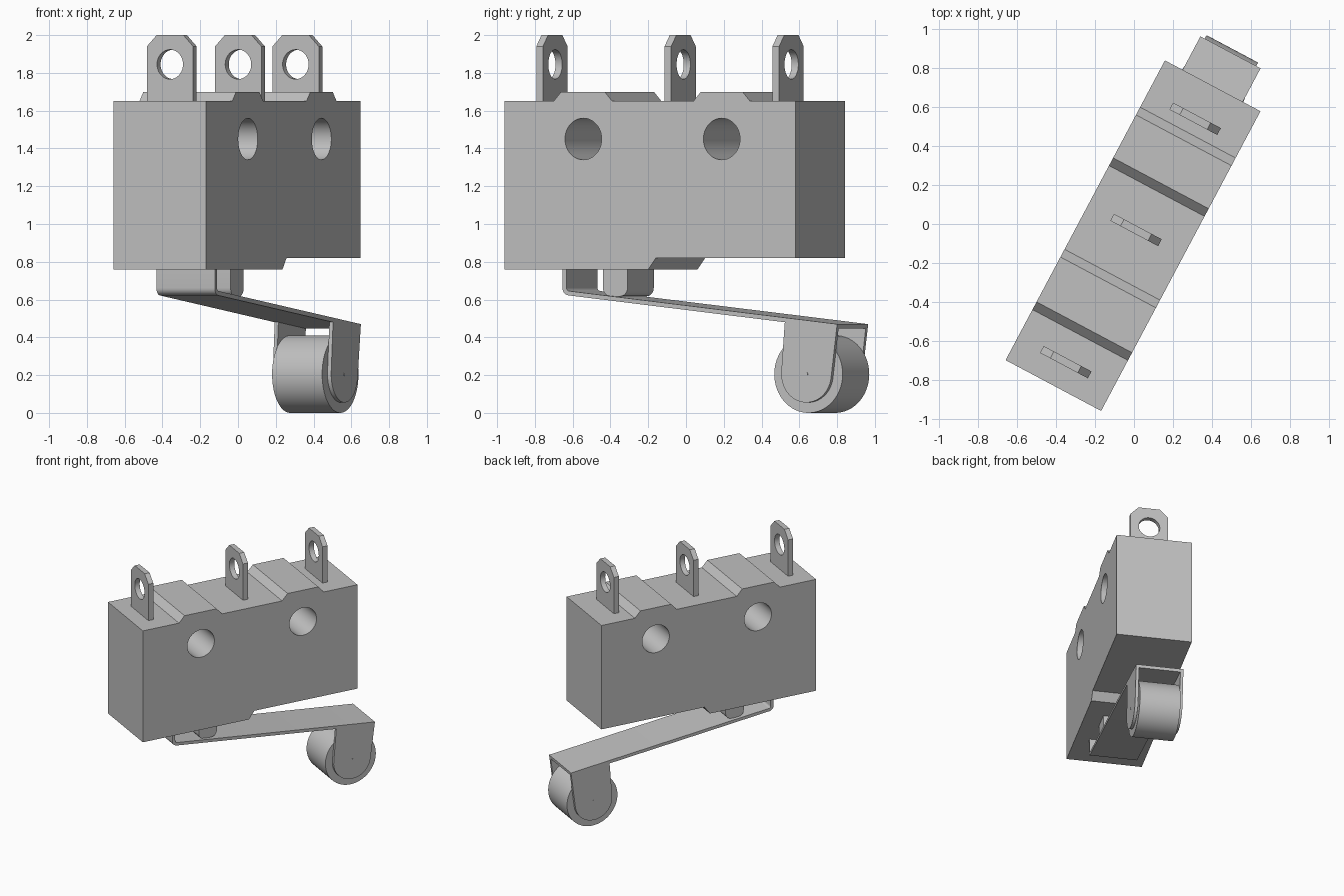
import bpy, bmesh
from math import sin, cos, pi, radians
from mathutils import Matrix, Vector

old = bpy.data.objects.get("Cube")
if old:
    bpy.data.objects.remove(old, do_unlink=True)

# The whole switch is turned about z; parts are built along local x
PLACE = Matrix.Translation((-0.005, -0.06, 0)) @ Matrix.Rotation(radians(62), 4, 'Z')

grey = bpy.data.materials.new("light_grey")
grey.use_nodes = True
COLOUR = (0.53, 0.53, 0.53, 1)
grey.diffuse_color = COLOUR
grey.node_tree.nodes["Principled BSDF"].inputs["Base Color"].default_value = COLOUR


def arc(cx, cz, r, start, end, steps):
    """Points along an arc, angles in degrees."""
    angles = [radians(start + (end - start) * i / steps) for i in range(steps + 1)]
    return [(cx + r * cos(a), cz + r * sin(a)) for a in angles]


def prism(name, profile, low, high, axis='Y'):
    """Extrude a closed profile along the local x or y axis."""
    bm = bmesh.new()
    if axis == 'Y':
        verts = [bm.verts.new((a, low, z)) for a, z in profile]
        shift = Vector((0, high - low, 0))
    else:
        verts = [bm.verts.new((low, a, z)) for a, z in profile]
        shift = Vector((high - low, 0, 0))
    face = bm.faces.new(verts)
    new = bmesh.ops.extrude_face_region(bm, geom=[face])["geom"]
    bmesh.ops.translate(bm, vec=shift, verts=[v for v in new if isinstance(v, bmesh.types.BMVert)])
    bmesh.ops.recalc_face_normals(bm, faces=bm.faces)
    mesh = bpy.data.meshes.new(name)
    bm.to_mesh(mesh)
    bm.free()
    mesh.materials.append(grey)
    obj = bpy.data.objects.new(name, mesh)
    bpy.context.collection.objects.link(obj)
    obj.matrix_world = PLACE
    return obj


def disc(name, x, z, r, low, high, axis='Y', sides=48):
    return prism(name, arc(x, z, r, 0, 360, sides)[:-1], low, high, axis)


def select_only(obj):
    bpy.ops.object.select_all(action='DESELECT')
    obj.select_set(True)
    bpy.context.view_layer.objects.active = obj


def cut(obj, cutter):
    cutter.hide_render = True
    mod = obj.modifiers.new("hole", 'BOOLEAN')
    mod.operation = 'DIFFERENCE'
    mod.solver = 'EXACT'
    mod.object = cutter
    bpy.context.view_layer.update()
    select_only(obj)
    bpy.ops.object.modifier_apply(modifier=mod.name)
    bpy.data.objects.remove(cutter, do_unlink=True)


parts = []

# Housing with two raised ribs on top, a stepped underside and two mounting holes
HALF_L, HALF_W, TOP, RIB = 0.872, 0.278, 1.65, 1.70
body = prism("housing", [
    (-HALF_L, 0.76), (-0.01, 0.76), (0.035, 0.82), (HALF_L, 0.82), (HALF_L, TOP),
    (0.60, TOP), (0.555, RIB), (0.305, RIB), (0.26, TOP),
    (-0.227, TOP), (-0.272, RIB), (-0.533, RIB), (-0.578, TOP), (-HALF_L, TOP),
], -HALF_W, HALF_W)
for x in (-0.40, 0.43):
    cut(body, disc("hole_cutter", x, 1.45, 0.11, -0.4, 0.4))
parts.append(body)

# Three solder terminals with clipped corners and an eyelet
for name, x in (("terminal_front", -0.736), ("terminal_middle", 0.033), ("terminal_back", 0.68)):
    blade = prism(name, [(-0.139, 1.64), (0.139, 1.64), (0.139, 1.94), (0.08, 2.0),
                         (-0.08, 2.0), (-0.139, 1.94)], x - 0.02, x + 0.02, 'X')
    cut(blade, disc("eyelet_cutter", 0, 1.845, 0.078, x - 0.1, x + 0.1, 'X'))
    parts.append(blade)

# Plunger with rounded lower corners
parts.append(prism("plunger", [(-0.204, 0.77), (-0.351, 0.77)]
                   + arc(-0.306, 0.662, 0.045, 180, 270, 6)
                   + arc(-0.249, 0.662, 0.045, 270, 360, 6), -0.148, 0.148))

# Bent lever strip: short upright leg, rounded bend, long sloping arm
LEVER_W = 0.175
parts.append(prism("lever", [(-0.556, 0.77), (-0.58, 0.77)]
                   + arc(-0.54, 0.662, 0.04, 180, 264, 6)
                   + [(1.064, 0.446), (1.067, 0.47)]
                   + arc(-0.538, 0.663, 0.018, 264, 180, 6), -LEVER_W, LEVER_W))

# Roller cheeks folded down from the arm, with rounded ends
AX, AZ = 0.882, 0.205
cheek = [(1.067, 0.468), (0.755, 0.50)] + arc(AX, AZ, 0.15, 174, 354, 24)
for name, side in (("cheek_right", -1), ("cheek_left", 1)):
    a, b = sorted((side * LEVER_W, side * (LEVER_W - 0.022)))
    parts.append(prism(name, cheek, a, b))

# Roller and its thin axle
parts.append(disc("roller", AX, AZ, 0.205, -0.15, 0.15, sides=64))
parts.append(disc("axle", AX, AZ, 0.01, -0.177, 0.177, sides=16))

for obj in parts:
    select_only(obj)
    bpy.ops.object.shade_smooth_by_angle(angle=radians(30))
